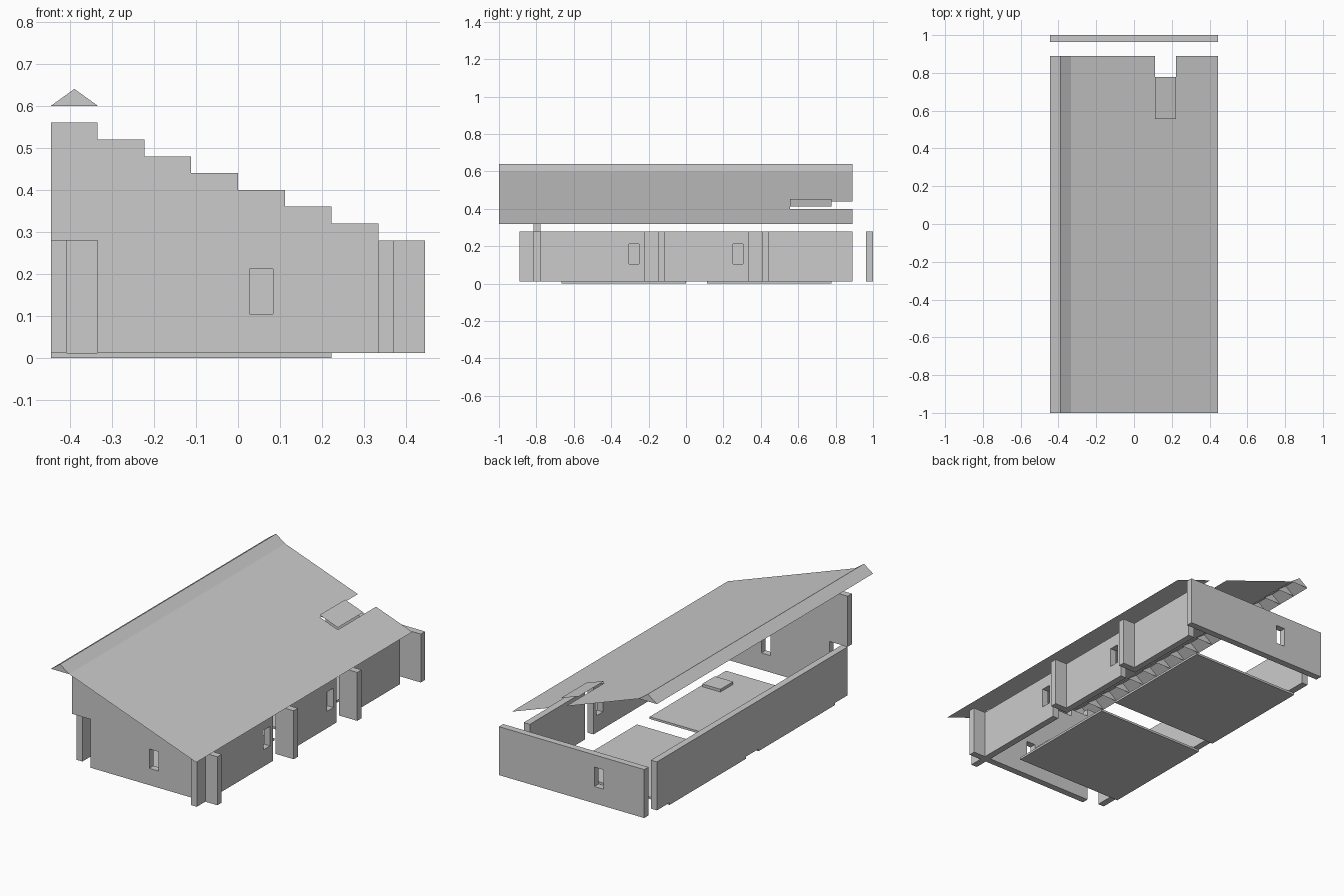
import bpy, bmesh

if "Cube" in bpy.data.objects:
    bpy.data.objects.remove(bpy.data.objects["Cube"])

U = 1 / 9          # grid cell
T = U / 3          # wall thickness
Z0, Z1 = 0.012, 0.28   # wall base and top
STEP = 0.04        # roof drop per cell


def make(name, bm):
    bmesh.ops.remove_doubles(bm, verts=bm.verts, dist=1e-5)
    me = bpy.data.meshes.new(name)
    bm.to_mesh(me)
    bm.free()
    ob = bpy.data.objects.new(name, me)
    bpy.context.collection.objects.link(ob)
    return ob


def box(name, x0, x1, y0, y1, z0, z1):
    bm = bmesh.new()
    bmesh.ops.create_cube(bm, size=1)
    for v in bm.verts:
        v.co = ((x0 + x1) / 2 + v.co.x * (x1 - x0),
                (y0 + y1) / 2 + v.co.y * (y1 - y0),
                (z0 + z1) / 2 + v.co.z * (z1 - z0))
    return make(name, bm)


def cut_window(wall, x, y):
    """Cut a window centred on (x, y) straight through a wall."""
    along_x = wall.dimensions.x > wall.dimensions.y
    hx, hy = (U / 4, U) if along_x else (U, U / 4)
    cutter = box("window_cutter", x - hx, x + hx, y - hy, y + hy, 0.105, 0.212)
    cutter.hide_render = True
    mod = wall.modifiers.new("window", 'BOOLEAN')
    mod.operation, mod.solver, mod.object = 'DIFFERENCE', 'EXACT', cutter
    dg = bpy.context.evaluated_depsgraph_get()
    me = bpy.data.meshes.new_from_object(wall.evaluated_get(dg))
    wall.modifiers.clear()
    wall.data = me
    bpy.data.objects.remove(cutter)


# Front wall: stepped gable with a doorway at the left
profile = [(4 * U, Z0), (4 * U, Z1)]
for i in range(3, -4, -1):
    h = Z1 + STEP * (3 - i)
    profile += [(i * U, h), (i * U, h + STEP)]
profile += [(-4 * U, 0.56), (-4 * U, Z1), (-3 * U, Z1), (-3 * U, Z0)]
bm = bmesh.new()
face = bm.faces.new([bm.verts.new((x, -7 * U - T, z)) for x, z in profile])
ext = bmesh.ops.extrude_face_region(bm, geom=[face])
bmesh.ops.translate(bm, vec=(0, T, 0),
                    verts=[g for g in ext["geom"] if isinstance(g, bmesh.types.BMVert)])
bmesh.ops.recalc_face_normals(bm, faces=bm.faces)
front = make("front_gable_wall", bm)
bpy.context.view_layer.update()
cut_window(front, U / 2, -7 * U - T / 2)

# Back and left walls
back = box("back_wall", -4 * U, 4 * U, 1 - T, 1, Z0, Z1)
bpy.context.view_layer.update()
cut_window(back, -1.5 * U, 1 - T / 2)
box("left_wall", -4 * U, -4 * U + T, -7 * U, 8 * U, Z0, Z1)

# Right wall in three runs, with openings sheltered by side fins
for n, (a, b, win) in enumerate([(-8, -2, -2.5), (-1, 3, 2.5), (4, 8, None)]):
    wall = box(f"right_wall_{n + 1}", 3 * U, 3 * U + T, a * U, b * U, Z0, Z1)
    bpy.context.view_layer.update()
    if win is not None:
        cut_window(wall, 3 * U + T / 2, win * U)
for j in (-1, 4):
    box("side_fin", 3 * U, 4 * U, j * U - T, j * U, Z0, Z1)

# Floor slabs and a floor hatch
for j in (-6, 1):
    box("floor_slab", -4 * U, 2 * U, j * U, (j + 6) * U, 0, Z0)
box("floor_hatch", 0.10, 0.10 + U, -0.555, -0.555 + U, Z0, 0.027)


# Roof slope of thin sheets, with a missing strip near the back
def sheet(bm, i, j0, j1, lift=0.0):
    za = 0.6 - STEP * (i + 3) + lift
    bm.faces.new([bm.verts.new(p) for p in (
        (i * U, j0 * U, za), ((i + 1) * U, j0 * U, za - STEP),
        ((i + 1) * U, j1 * U, za - STEP), (i * U, j1 * U, za))])


bm = bmesh.new()
for i in range(-3, 4):
    for j in range(-9, 8):
        if not (i == 1 and j >= 5):
            sheet(bm, i, j, j + 1)
make("roof_slope", bm)

# Raised roof hatch over the strip
bm = bmesh.new()
sheet(bm, 1, 5, 7, 0.012)
make("roof_hatch", bm)

# Ridge cap: open tent with a triangular rib at every cell
bm = bmesh.new()
rib = [(-4 * U, 0.6), (-3.5 * U, 0.64), (-3 * U, 0.6)]
for j in range(-9, 9):
    bm.faces.new([bm.verts.new((x, j * U, z)) for x, z in reversed(rib)])
    if j < 8:
        for (xa, za), (xb, zb) in zip(rib, rib[1:]):
            bm.faces.new([bm.verts.new(p) for p in (
                (xa, j * U, za), (xb, j * U, zb),
                (xb, (j + 1) * U, zb), (xa, (j + 1) * U, za))])
make("ridge_cap", bm)
